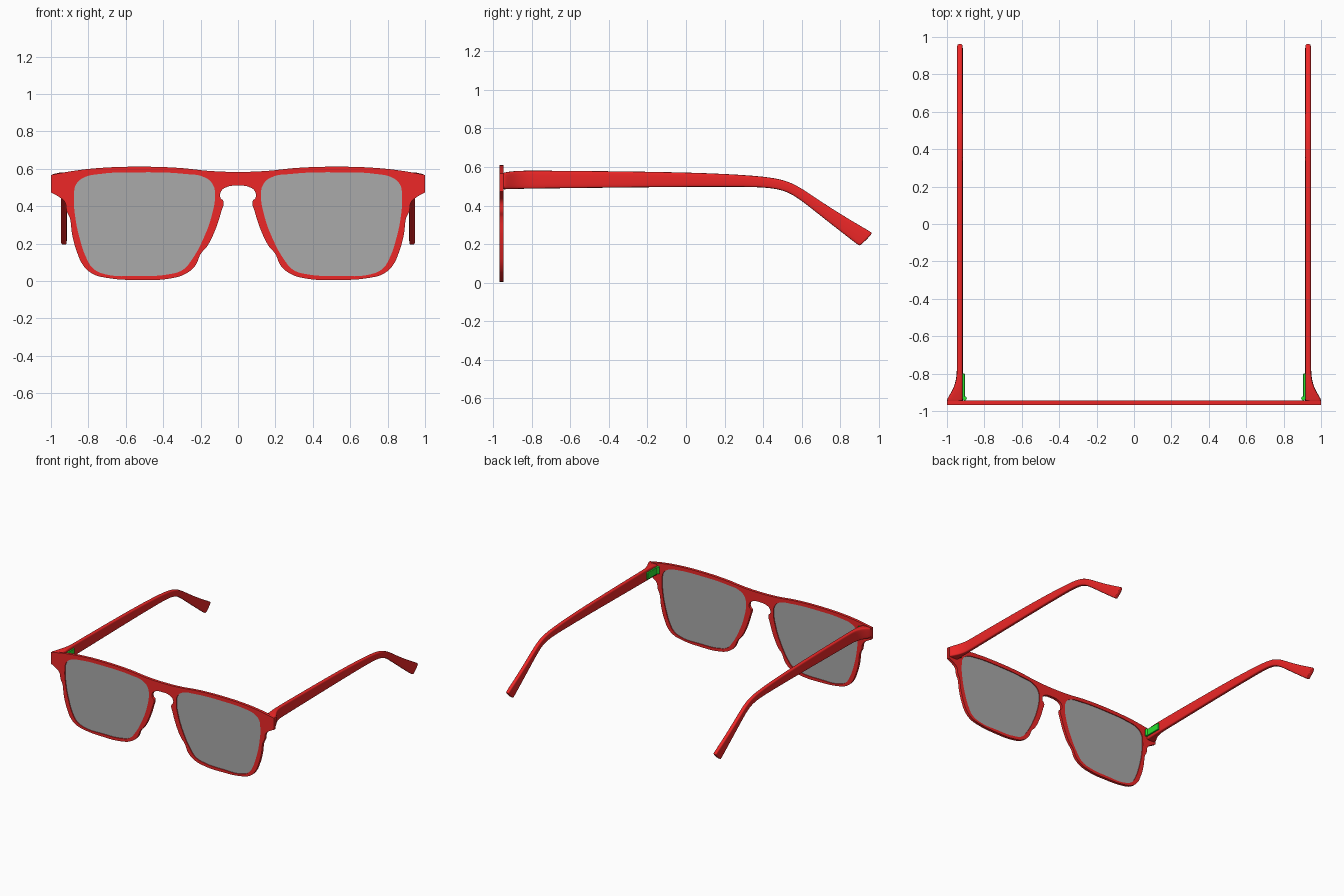
import bpy, bmesh

if "Cube" in bpy.data.objects:
    bpy.data.objects.remove(bpy.data.objects["Cube"])


def material(name, colour):
    m = bpy.data.materials.new(name)
    m.diffuse_color = colour
    m.use_nodes = True
    m.node_tree.nodes["Principled BSDF"].inputs["Base Color"].default_value = m.diffuse_color
    return m


RED = material("red_plastic", (0.85, 0.02, 0.02, 1))
GREEN = material("green_metal", (0.02, 0.75, 0.03, 1))
GLASS = material("grey_glass", (0.4, 0.4, 0.4, 0.6))


def finish(ob, mat, angle=0.6):
    bpy.ops.object.select_all(action='DESELECT')
    bpy.context.view_layer.objects.active = ob
    ob.select_set(True)
    if ob.type == 'CURVE':
        bpy.ops.object.convert(target='MESH')
        ob = bpy.context.view_layer.objects.active
        bm = bmesh.new()
        bm.from_mesh(ob.data)
        bmesh.ops.remove_doubles(bm, verts=bm.verts, dist=0.0002)
        bmesh.ops.recalc_face_normals(bm, faces=bm.faces)
        bm.to_mesh(ob.data)
        bm.free()
    ob.data.materials.clear()
    ob.data.materials.append(mat)
    bpy.ops.object.shade_smooth_by_angle(angle=angle)
    return ob


def plate(name, loops, y, half_depth, mat, corners=()):
    """Filled, extruded outline standing in the XZ plane; later loops are holes."""
    cu = bpy.data.curves.new(name, 'CURVE')
    cu.dimensions = '2D'
    cu.fill_mode = 'BOTH'
    cu.extrude = half_depth
    cu.resolution_u = 6
    for pts in loops:
        sp = cu.splines.new('BEZIER')
        sp.bezier_points.add(len(pts) - 1)
        sp.use_cyclic_u = True
        for bp, (x, z) in zip(sp.bezier_points, pts):
            bp.co = (x, z, 0)
            kind = 'VECTOR' if (abs(x), z) in corners else 'AUTO'
            bp.handle_left_type = bp.handle_right_type = kind
    ob = bpy.data.objects.new(name, cu)
    bpy.context.collection.objects.link(ob)
    ob.location.y = y
    ob.rotation_euler.x = 1.5707963
    return finish(ob, mat)


# Half outline of the front, from top centre round to the bridge underside
half = [(0, .583), (.15, .588), (.31, .604), (.53, .611), (.74, .604), (.87, .59),
        (1, .567), (1, .473), (.955, .448), (.925, .42), (.915, .37), (.9, .34),
        (.887, .25), (.86, .152), (.823, .077), (.775, .037), (.71, .018),
        (.535, .005), (.364, .013), (.283, .037), (.23, .08), (.198, .147),
        (.166, .184), (.123, .27), (.09, .37), (.078, .425), (.094, .446),
        (.09, .48), (.06, .502), (0, .51)]
outline = half + [(-x, z) for x, z in reversed(half[1:-1])]

# Lens opening on the +x side
lens = [(.535, .581), (.738, .572), (.824, .553), (.866, .516), (.877, .46),
        (.872, .355), (.845, .222), (.807, .115), (.775, .067), (.711, .036),
        (.535, .027), (.374, .035), (.294, .06), (.246, .115), (.187, .222),
        (.139, .355), (.123, .46), (.134, .515), (.176, .553), (.283, .572)]
lens_left = [(-x, z) for x, z in lens]

plate("front_frame", [outline, lens, lens_left], -.956, .011, RED,
      corners=((1, .567), (1, .473)))
plate("lens_right", [lens], -.956, .004, GLASS)
plate("lens_left", [lens_left], -.956, .004, GLASS)

# Arm stations: top (y, z), bottom (y, z), outer x
stations = [(-.95, .570, -.95, .484, 1.0), (-.94, .572, -.94, .484, 1.0),
            (-.928, .574, -.928, .485, .995), (-.885, .58, -.885, .486, .968),
            (-.837, .581, -.837, .487, .952), (-.79, .581, -.79, .488, .947),
            (-.70, .581, -.70, .489, .947), (-.45, .579, -.45, .492, .947),
            (0, .573, 0, .497, .947), (.277, .561, .277, .497, .947),
            (.43, .548, .40, .495, .947), (.515, .531, .49, .484, .947),
            (.588, .498, .56, .455, .947), (.69, .427, .65, .385, .947),
            (.82, .344, .77, .290, .947), (.94, .274, .876, .208, .947),
            (.960, .262, .895, .194, .947), (.967, .254, .903, .191, .946)]
INNER = .915


def arm(name, side):
    bm = bmesh.new()
    rings = []
    for yt, zt, yb, zb, xo in stations:
        r = .006                                # corner inset
        t = r / ((zt - zb) ** 2 + (yt - yb) ** 2) ** .5
        ring = []
        for x, f in ((INNER + r, 0), (xo - r, 0), (xo, t), (xo, 1 - t),
                     (xo - r, 1), (INNER + r, 1), (INNER, 1 - t), (INNER, t)):
            ring.append(bm.verts.new((side * x, yb + (yt - yb) * f, zb + (zt - zb) * f)))
        rings.append(ring)
    for a, b in zip(rings, rings[1:]):
        for i in range(8):
            j = (i + 1) % 8
            bm.faces.new((a[i], a[j], b[j], b[i]))
    bm.faces.new(rings[0])
    bm.faces.new(rings[-1])
    bmesh.ops.recalc_face_normals(bm, faces=bm.faces)
    me = bpy.data.meshes.new(name)
    bm.to_mesh(me)
    bm.free()
    ob = bpy.data.objects.new(name, me)
    bpy.context.collection.objects.link(ob)
    finish(ob, RED, 1.2)
    ob.modifiers.new("smooth", 'SUBSURF').levels = 2
    ob.modifiers["smooth"].render_levels = 2


def box(name, lo, hi, mat):
    bpy.ops.mesh.primitive_cube_add(size=1, location=[(a + b) / 2 for a, b in zip(lo, hi)])
    ob = bpy.context.object
    ob.name = name
    ob.scale = [b - a for a, b in zip(lo, hi)]
    bpy.ops.object.transform_apply(location=False, rotation=False, scale=True)
    bev = ob.modifiers.new("bevel", 'BEVEL')
    bev.width = .003
    bev.segments = 2
    finish(ob, mat)


for side, label in ((1, "right"), (-1, "left")):
    arm("arm_" + label, side)
    # Hinge: leaf along the arm, barrel behind the frame
    x0, x1 = sorted((side * .904, side * .918))
    box("hinge_leaf_" + label, (x0, -.935, .505), (x1, -.80, .56), GREEN)
    bpy.ops.mesh.primitive_cylinder_add(vertices=20, radius=.011, depth=.055,
                                        location=(side * .905, -.932, .5325))
    bpy.context.object.name = "hinge_barrel_" + label
    finish(bpy.context.object, GREEN)
